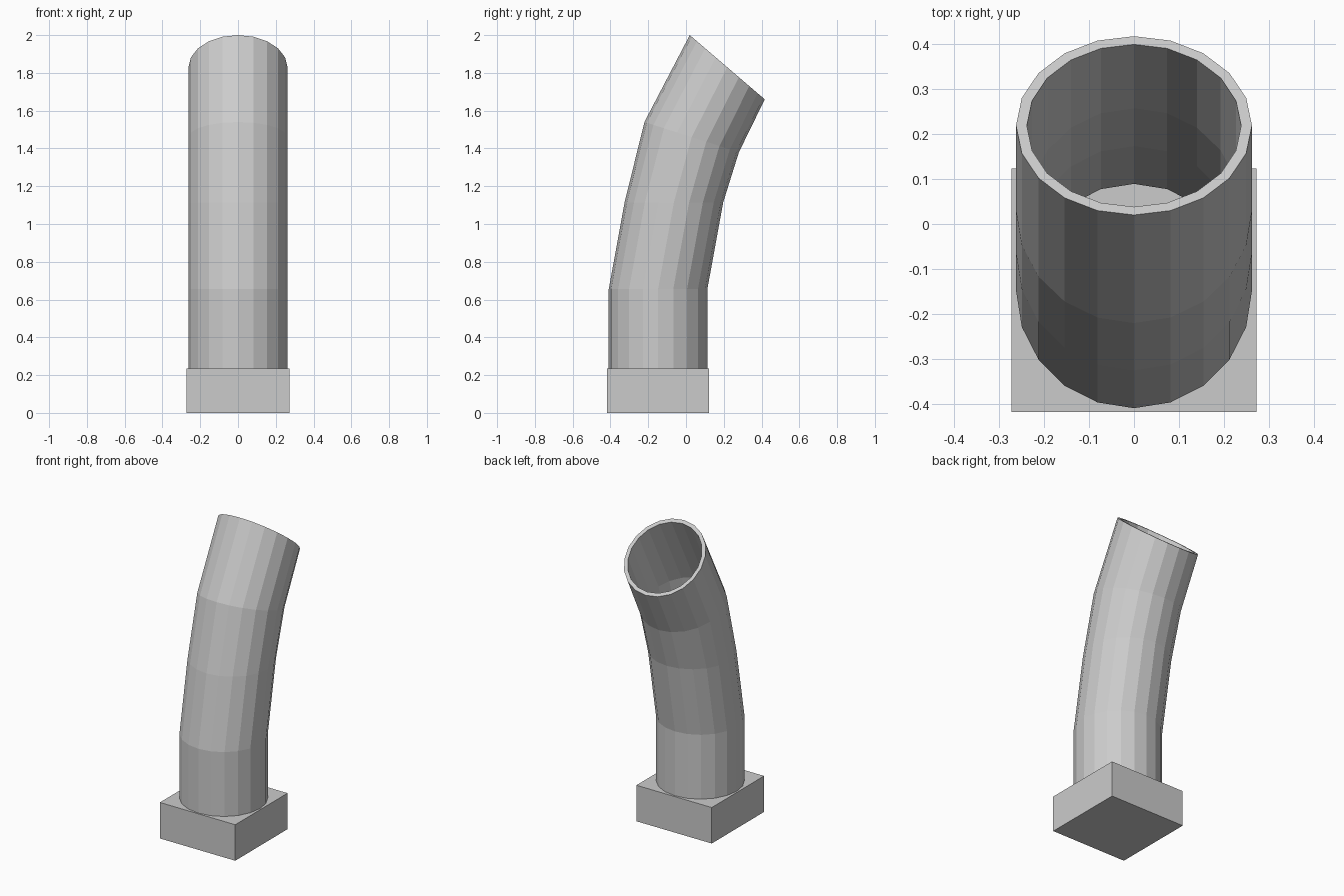
import bpy, bmesh, math

if "Cube" in bpy.data.objects:
    bpy.data.objects.remove(bpy.data.objects["Cube"])

SIDES = 20
OUTER, INNER = 0.262, 0.238

# Side profile of the bent pipe: front (y, z) and back (y, z) of each ring
RINGS = [
    ((-0.409, 0.232), (0.113, 0.232)),
    ((-0.409, 0.655), (0.113, 0.655)),
    ((-0.325, 1.115), (0.197, 1.115)),
    ((-0.220, 1.540), (0.280, 1.380)),
    ((0.020, 2.000), (0.417, 1.660)),
]


def make_object(name, bm):
    bmesh.ops.recalc_face_normals(bm, faces=bm.faces)
    mesh = bpy.data.meshes.new(name)
    bm.to_mesh(mesh)
    bm.free()
    obj = bpy.data.objects.new(name, mesh)
    bpy.context.collection.objects.link(obj)
    return obj


def add_ring(bm, front, back, radius):
    cy, cz = (front[0] + back[0]) / 2, (front[1] + back[1]) / 2
    k = radius / OUTER
    hy, hz = (back[0] - front[0]) / 2 * k, (back[1] - front[1]) / 2 * k
    ring = []
    for i in range(SIDES):
        a = math.tau * i / SIDES
        s = math.sin(a)
        ring.append(bm.verts.new((radius * math.cos(a), cy + hy * s, cz + hz * s)))
    return ring


# Square base block
bpy.ops.mesh.primitive_cube_add(size=1, location=(0, -0.147, 0.1175))
base = bpy.context.object
base.name = "base_block"
base.scale = (0.544, 0.54, 0.235)

# Hollow bent pipe: up the outside, over the rim, down the inside
bm = bmesh.new()
loops = [add_ring(bm, f, b, OUTER) for f, b in RINGS]
loops += [add_ring(bm, f, b, INNER) for f, b in reversed(RINGS)]
for n, lower in enumerate(loops):
    upper = loops[(n + 1) % len(loops)]
    for i in range(SIDES):
        j = (i + 1) % SIDES
        bm.faces.new((lower[i], lower[j], upper[j], upper[i]))
make_object("bent_pipe", bm)
